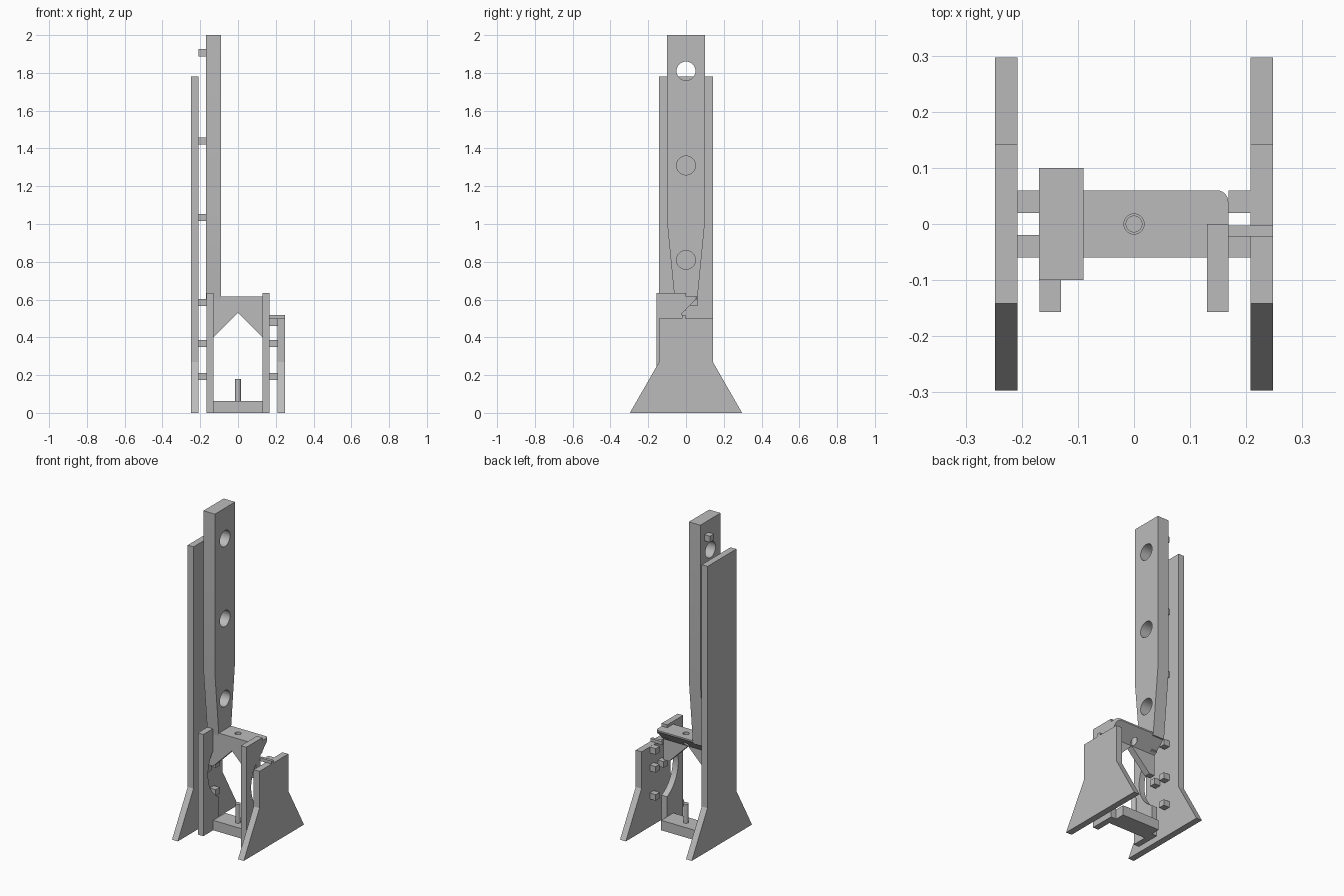
import bpy, bmesh, math
from mathutils import Matrix, Vector

if "Cube" in bpy.data.objects:
    bpy.data.objects.remove(bpy.data.objects["Cube"], do_unlink=True)

grey = bpy.data.materials.new("plain_grey")
grey.use_nodes = True
grey.diffuse_color = (0.5, 0.5, 0.5, 1)
grey.node_tree.nodes["Principled BSDF"].inputs["Base Color"].default_value = (0.5, 0.5, 0.5, 1)


def finish(name, bm):
    bmesh.ops.recalc_face_normals(bm, faces=bm.faces)
    mesh = bpy.data.meshes.new(name)
    bm.to_mesh(mesh)
    bm.free()
    mesh.materials.append(grey)
    obj = bpy.data.objects.new(name, mesh)
    bpy.context.collection.objects.link(obj)
    return obj


def extrude(name, profile, start, end, axis="X"):
    """Extrude a (y, z) profile along X, or an (x, z) profile along Y."""
    bm = bmesh.new()
    place = (lambda a, b: (start, a, b)) if axis == "X" else (lambda a, b: (a, start, b))
    face = bm.faces.new([bm.verts.new(place(a, b)) for a, b in profile])
    moved = bmesh.ops.extrude_face_region(bm, geom=[face])["geom"]
    step = Vector((end - start, 0, 0)) if axis == "X" else Vector((0, end - start, 0))
    bmesh.ops.translate(bm, vec=step, verts=[v for v in moved if isinstance(v, bmesh.types.BMVert)])
    return finish(name, bm)


def box(name, x, y, z):
    return extrude(name, [(y[0], z[0]), (y[1], z[0]), (y[1], z[1]), (y[0], z[1])], x[0], x[1])


def cylinder(name, centre, radius, length, axis="Z"):
    turn = Matrix.Rotation(math.pi / 2, 4, "Y") if axis == "X" else Matrix()
    bm = bmesh.new()
    bmesh.ops.create_cone(bm, cap_ends=True, segments=40, radius1=radius, radius2=radius,
                          depth=length, matrix=Matrix.Translation(centre) @ turn)
    return finish(name, bm)


def smooth(obj):
    bpy.ops.object.select_all(action="DESELECT")
    obj.select_set(True)
    bpy.context.view_layer.objects.active = obj
    bpy.ops.object.shade_smooth_by_angle(angle=math.radians(30))


def cut(obj, cutter):
    mod = obj.modifiers.new("hole", "BOOLEAN")
    mod.operation = "DIFFERENCE"
    mod.solver = "EXACT"
    mod.object = cutter
    cutter.hide_render = True
    bpy.context.view_layer.objects.active = obj
    bpy.ops.object.modifier_apply(modifier=mod.name)
    bpy.data.objects.remove(cutter, do_unlink=True)


# Side panels with flared feet
def panel(name, x, top):
    half = [(0.297, 0), (0.142, 0.27), (0.142, top)]
    extrude(name, half + [(-y, z) for y, z in reversed(half)], x - 0.02, x + 0.02)


panel("tall_side_panel", -0.228, 1.78)
panel("short_side_panel", 0.228, 0.5)

# Tapered pillar with three round holes
half = [(0.06, 0.6), (0.1, 1.01), (0.1, 2)]
pillar = extrude("pillar", half + [(-y, z) for y, z in reversed(half)], -0.169, -0.09)
for z in (0.81, 1.31, 1.81):
    cut(pillar, cylinder("hole_cutter", (-0.13, 0, z), 0.05, 0.2, "X"))
smooth(pillar)

# Legs with a concave arc in the back edge
arc_y, arc_z, arc_r = 0.09, 0.365, 0.2
limit = math.acos(arc_y / arc_r)
arc = []
for i in range(25):
    a = -limit + 2 * limit * i / 24
    arc.append((arc_y - arc_r * math.cos(a), arc_z + arc_r * math.sin(a)))
leg_profile = [(-0.157, 0), (0, 0)] + arc + [(0, 0.635), (-0.157, 0.635)]
for side, name in ((-1, "right_leg"), (1, "left_leg")):
    smooth(extrude(name, leg_profile, side * 0.13, side * 0.168))

# Cross beam: chamfered underside, rounded corner, pin hole
beam = extrude("cross_beam", [(-0.06, 0.4), (-0.02, 0.4), (-0.02, 0.53), (0.06, 0.608),
                              (0.06, 0.617), (-0.06, 0.617)], -0.168, 0.168)
bm = bmesh.new()
bm.from_mesh(beam.data)
corner = [e for e in bm.edges if all(v.co.x > 0.16 and v.co.y > 0.05 for v in e.verts)]
bmesh.ops.bevel(bm, geom=corner, offset=0.02, segments=6, affect="EDGES", profile=0.5)
bm.to_mesh(beam.data)
bm.free()
cut(beam, extrude("notch_cutter", [(-0.13, 0.4), (0, 0.53), (0.13, 0.4), (0.13, 0.3), (-0.13, 0.3)],
                  -0.2, 0.2, "Y"))
cut(beam, cylinder("pin_hole_cutter", (0, 0, 0.57), 0.018, 0.3))
smooth(beam)

# Bottom bar with upright pin
box("bottom_bar", (-0.13, 0.13), (-0.06, 0.06), (0, 0.062))
smooth(cylinder("pin", (0, 0, 0.11), 0.015, 0.14))

# Square pegs between the panels and the inner frame
pegs = {-1: [(0.04, z) for z in (0.193, 0.368, 0.585, 1.034, 1.44, 1.907)] + [(-0.04, 0.368)],
        1: [(0.04, z) for z in (0.193, 0.368, 0.48)] + [(-0.04, 0.368)]}
for side, spots in pegs.items():
    for y, z in spots:
        box("peg", (side * 0.168, side * 0.208), (y - 0.02, y + 0.02), (z - 0.019, z + 0.019))

# Thin latch bar on top of the short panel
box("latch_bar", (0.168, 0.248), (-0.022, -0.003), (0.498, 0.518))
